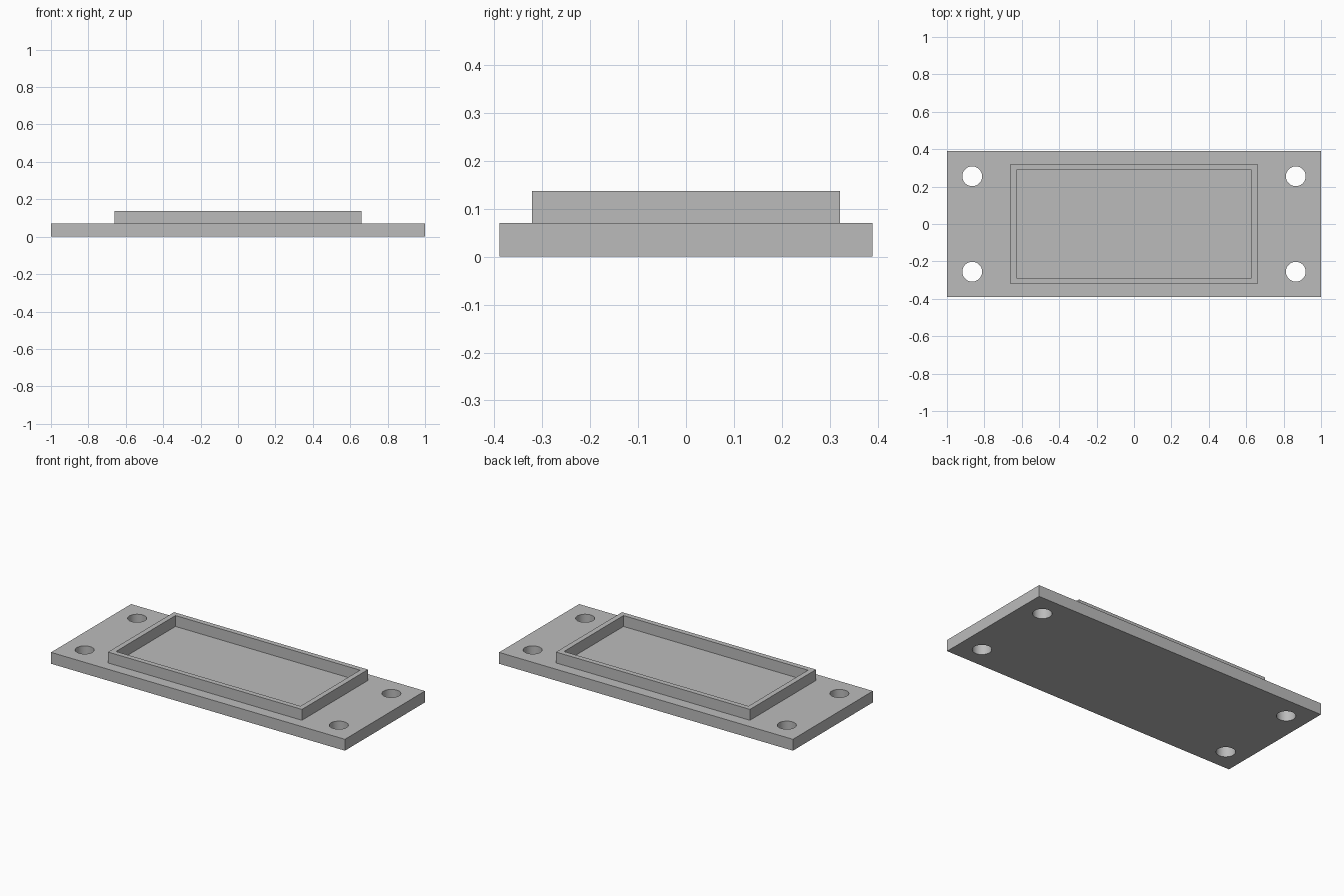
import bpy

default_cube = bpy.data.objects.get("Cube")
if default_cube:
    bpy.data.objects.remove(default_cube, do_unlink=True)

PLATE_TOP = 0.07
RIM_TOP = 0.137

grey = bpy.data.materials.new("plain grey")
grey.use_nodes = True
colour = (0.5, 0.5, 0.5, 1)
grey.diffuse_color = colour
grey.node_tree.nodes["Principled BSDF"].inputs["Base Color"].default_value = colour


def box(name, half_x, half_y, bottom, top):
    bpy.ops.mesh.primitive_cube_add(size=1, location=(0, 0, (bottom + top) / 2))
    obj = bpy.context.object
    obj.name = name
    obj.scale = (2 * half_x, 2 * half_y, top - bottom)
    bpy.ops.object.transform_apply(location=True, rotation=False, scale=True)
    obj.data.materials.append(grey)
    return obj


def cut(target, cutter):
    mod = target.modifiers.new("cut", "BOOLEAN")
    mod.operation = "DIFFERENCE"
    mod.solver = "EXACT"
    mod.object = cutter
    bpy.context.view_layer.objects.active = target
    bpy.ops.object.modifier_apply(modifier=mod.name)
    bpy.data.objects.remove(cutter, do_unlink=True)


# Base plate with a bolt hole through each corner
plate = box("base_plate", 1, 0.389, 0, PLATE_TOP)
for x in (-0.865, 0.865):
    for y in (-0.255, 0.255):
        bpy.ops.mesh.primitive_cylinder_add(
            vertices=48, radius=0.053, depth=0.4, location=(x, y, PLATE_TOP / 2))
        drill = bpy.context.object
        drill.name = "hole_cutter"
        drill.hide_render = True
        drill.data.materials.append(grey)
        cut(plate, drill)

# Raised rectangular rim, open in the middle down to the plate
rim = box("raised_rim", 0.66, 0.321, PLATE_TOP, RIM_TOP)
pocket = box("pocket_cutter", 0.628, 0.289, 0, RIM_TOP + 0.1)
pocket.hide_render = True
cut(rim, pocket)

# Smooth hole walls, crisp edges everywhere else
bpy.ops.object.select_all(action="DESELECT")
plate.select_set(True)
bpy.context.view_layer.objects.active = plate
bpy.ops.object.shade_smooth_by_angle(angle=0.6)
